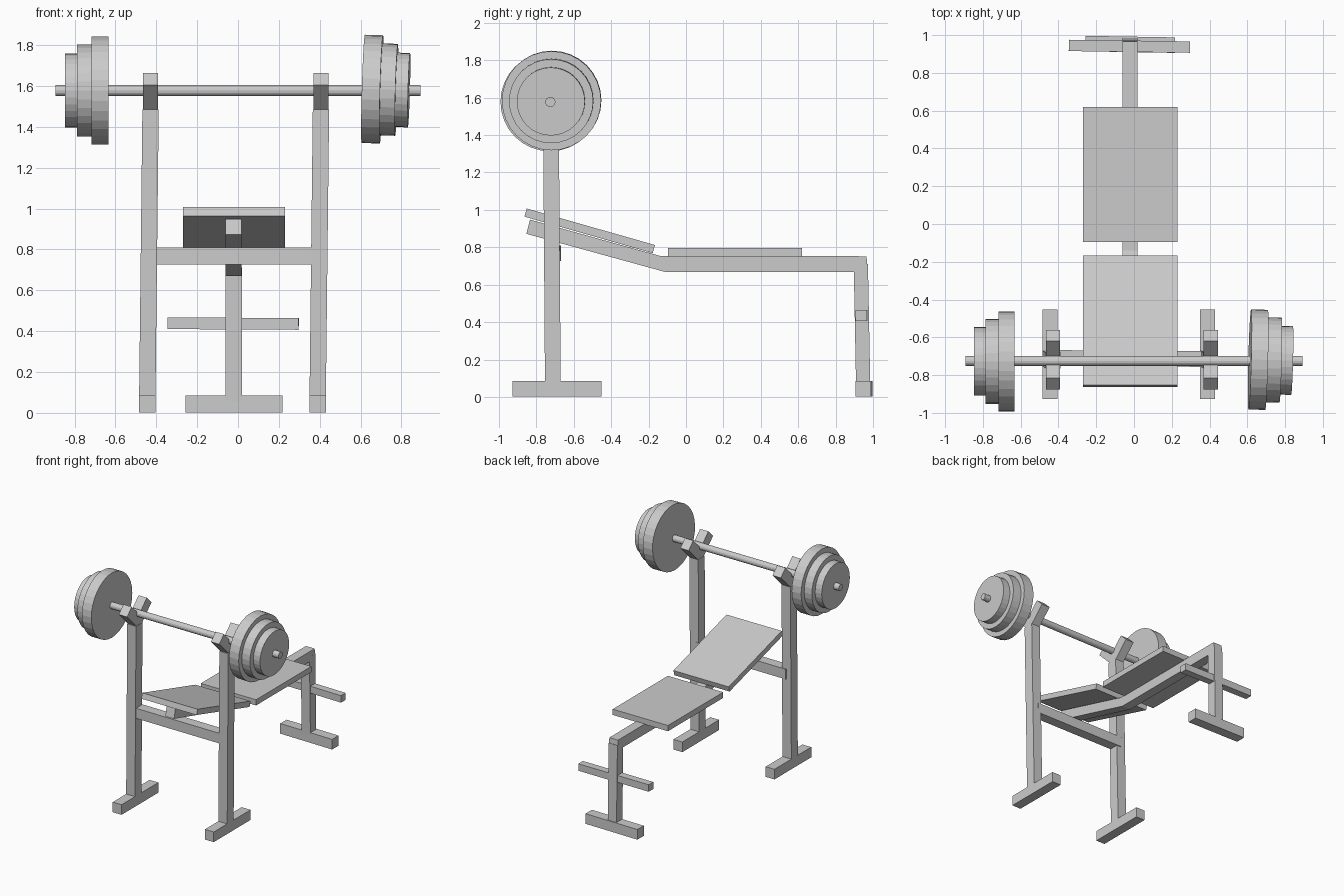
import bpy, bmesh
from math import radians, pi
from mathutils import Matrix, Euler, Vector

if "Cube" in bpy.data.objects:
    bpy.data.objects.remove(bpy.data.objects["Cube"])


def finish(name, bm):
    bmesh.ops.recalc_face_normals(bm, faces=bm.faces)
    me = bpy.data.meshes.new(name)
    bm.to_mesh(me)
    bm.free()
    ob = bpy.data.objects.new(name, me)
    bpy.context.collection.objects.link(ob)
    return ob


def box(name, center, size, rot=(0, 0, 0)):
    bm = bmesh.new()
    bmesh.ops.create_cube(bm, size=1)
    bmesh.ops.scale(bm, vec=size, verts=bm.verts)
    ob = finish(name, bm)
    ob.location = center
    ob.rotation_euler = [radians(a) for a in rot]
    return ob


def disc(name, center, r, length, sides, rot=(0, 0, 0)):
    # cylinder lying along x
    bm = bmesh.new()
    bmesh.ops.create_cone(bm, cap_ends=True, segments=sides, radius1=r, radius2=r,
                          depth=length, matrix=Matrix.Rotation(pi / 2, 4, 'Y'))
    ob = finish(name, bm)
    ob.location = center
    ob.rotation_euler = [radians(a) for a in rot]
    return ob


def extrude_x(name, yz, x0, x1):
    # side profile extruded along x
    bm = bmesh.new()
    f = bm.faces.new([bm.verts.new((x0, y, z)) for y, z in yz])
    out = bmesh.ops.extrude_face_region(bm, geom=[f])
    vs = [v for v in out['geom'] if isinstance(v, bmesh.types.BMVert)]
    bmesh.ops.translate(bm, vec=(x1 - x0, 0, 0), verts=vs)
    return finish(name, bm)


# rack posts, feet and V cradles; both posts lean very slightly the same way
for side, foot_x, top_x in (("left", -0.444, -0.428), ("right", 0.390, 0.406)):
    box(side + "_post_foot", (foot_x, -0.69, 0.044), (0.08, 0.475, 0.083))
    box(side + "_post", ((foot_x + top_x) / 2, -0.717, 0.78), (0.08, 0.084, 1.41), (0.4, 0.65, 0))
    for part, y, a in (("front", -0.775, 45), ("back", -0.661, -45)):
        box(f"{side}_cradle_{part}_arm", (top_x, y, 1.564), (0.075, 0.085, 0.2), (a, 0, 0))
box("rack_crossbar", (-0.025, -0.712, 0.767), (0.82, 0.083, 0.083), (0, 0, -0.4))

# barbell
disc("bar", (0, -0.725, 1.577), 0.027, 1.785, 16)
for size, r, x0, x1 in (("large", 0.265, -0.718, -0.633),
                        ("medium", 0.225, -0.787, -0.718),
                        ("small", 0.182, -0.846, -0.787)):
    disc(f"left_{size}_plate", ((x0 + x1) / 2, -0.727, 1.578), r, x1 - x0, 32)
# right-hand stack sits slightly crooked
tilt = (0, 1.7, -1.5)
axis = Euler([radians(a) for a in tilt]).to_matrix() @ Vector((1, 0, 0))
base = Vector((0.613, -0.717, 1.586))
for size, r, d0, d1 in (("large", 0.265, 0, 0.089),
                        ("medium", 0.225, 0.089, 0.163),
                        ("small", 0.182, 0.163, 0.224)):
    disc(f"right_{size}_plate", base + axis * (d0 + d1) / 2, r, d1 - d0, 32, tilt)

# bench frame: bent spine and rear leg
extrude_x("bench_spine", [(-0.834, 0.948), (-0.139, 0.754), (0.965, 0.752),
                          (0.973, 0.669), (-0.115, 0.669), (-0.853, 0.872)], -0.061, 0.018)
box("rear_leg", (-0.021, 0.941, 0.385), (0.079, 0.076, 0.65), (1.1, 0, 0))
box("rear_foot", (-0.02, 0.951, 0.044), (0.475, 0.082, 0.083), (0, 0, -1))
box("leg_roller_bar", (-0.024, 0.941, 0.437), (0.642, 0.06, 0.057), (0, 0.3, -0.8))

# pads
box("seat_pad", (-0.02, 0.262, 0.772), (0.5, 0.714, 0.047))
box("backrest_pad", (-0.02, -0.515, 0.888), (0.5, 0.713, 0.045), (-15.9, 0, 0))
